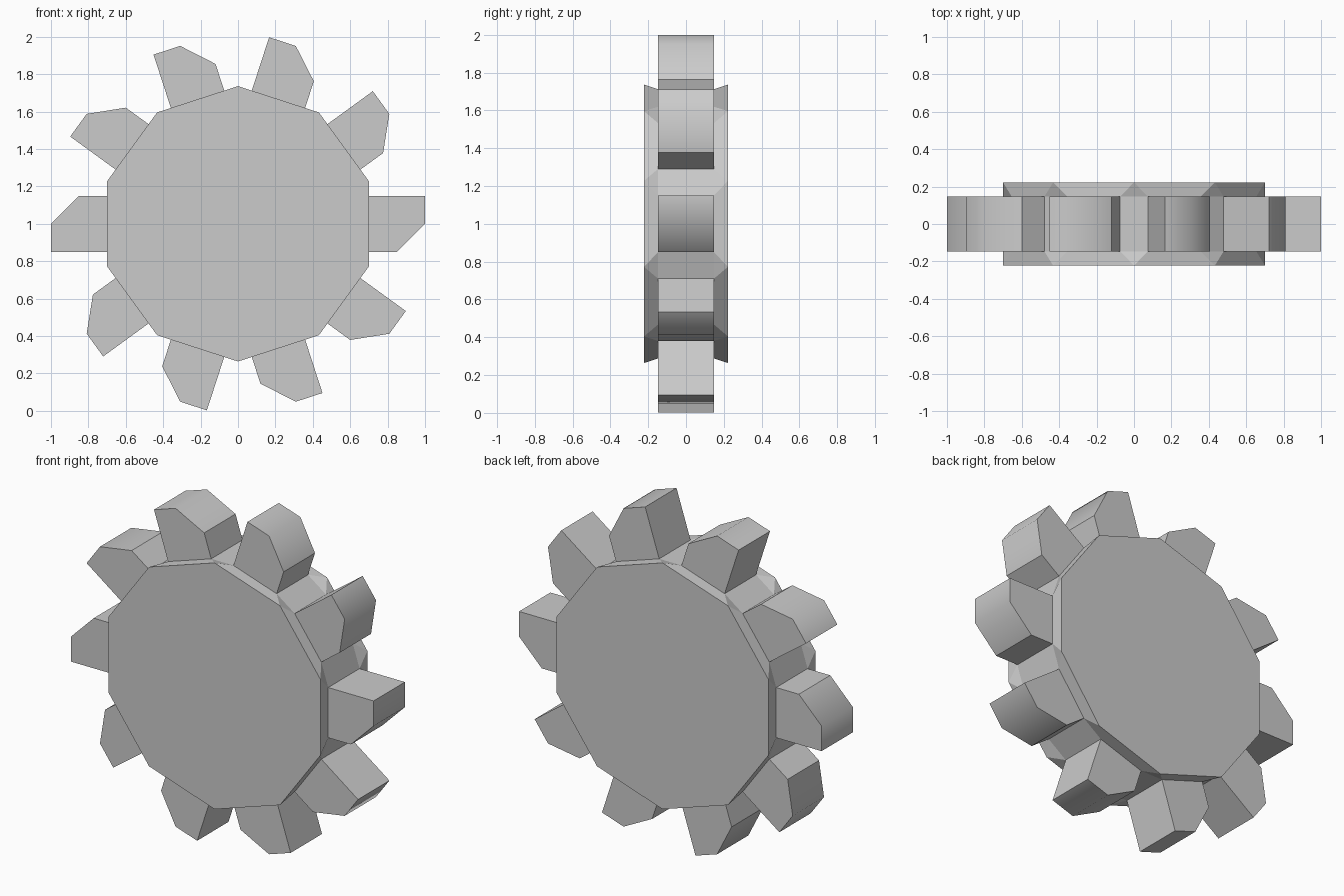
import bpy, bmesh
from math import cos, sin, pi

if "Cube" in bpy.data.objects:
    bpy.data.objects.remove(bpy.data.objects["Cube"])

N = 10              # sides and teeth
APOTHEM = 0.70      # hub centre to flat
HUB_Y, TOOTH_Y = 0.222, 0.148
CENTRE_Z = 1.0
# tooth outline (radial, tangential), from one root corner round to the other
TOOTH = [(APOTHEM, -0.15), (0.85, -0.15), (1.0, 0.0), (1.0, 0.15), (APOTHEM, 0.15)]

bm = bmesh.new()


def vert(i, r, t, y):
    """Vertex at radial/tangential position on side i."""
    a = 2 * pi * i / N
    return bm.verts.new((r * cos(a) - t * sin(a), y, CENTRE_Z + r * sin(a) + t * cos(a)))


corner_r = APOTHEM / cos(pi / N)
rims, teeth = [], []
for s in (-1, 1):
    rims.append([vert(i + 0.5, corner_r, 0, s * HUB_Y) for i in range(N)])
    teeth.append([[vert(i, r, t, s * TOOTH_Y) for r, t in TOOTH] for i in range(N)])

for rim, side in zip(rims, teeth):
    # hub end face
    bm.faces.new(rim)
    for i in range(N):
        tooth, following = side[i], side[(i + 1) % N]
        # tooth flank, flat beside its root, and corner gusset
        bm.faces.new(tooth)
        bm.faces.new((rim[i - 1], rim[i], tooth[-1], tooth[0]))
        bm.faces.new((rim[i], following[0], tooth[-1]))

for i in range(N):
    a, b = teeth[0][i], teeth[1][i]
    # tooth sides and softly shaded tip
    for k in range(4):
        f = bm.faces.new((a[k], a[k + 1], b[k + 1], b[k]))
        f.smooth = k in (1, 2)
    # valley between neighbouring teeth
    j = (i + 1) % N
    bm.faces.new((a[-1], teeth[0][j][0], teeth[1][j][0], b[-1]))

bmesh.ops.recalc_face_normals(bm, faces=bm.faces)
mesh = bpy.data.meshes.new("gear_wheel")
bm.to_mesh(mesh)
bm.free()
bpy.context.collection.objects.link(bpy.data.objects.new("gear_wheel", mesh))
